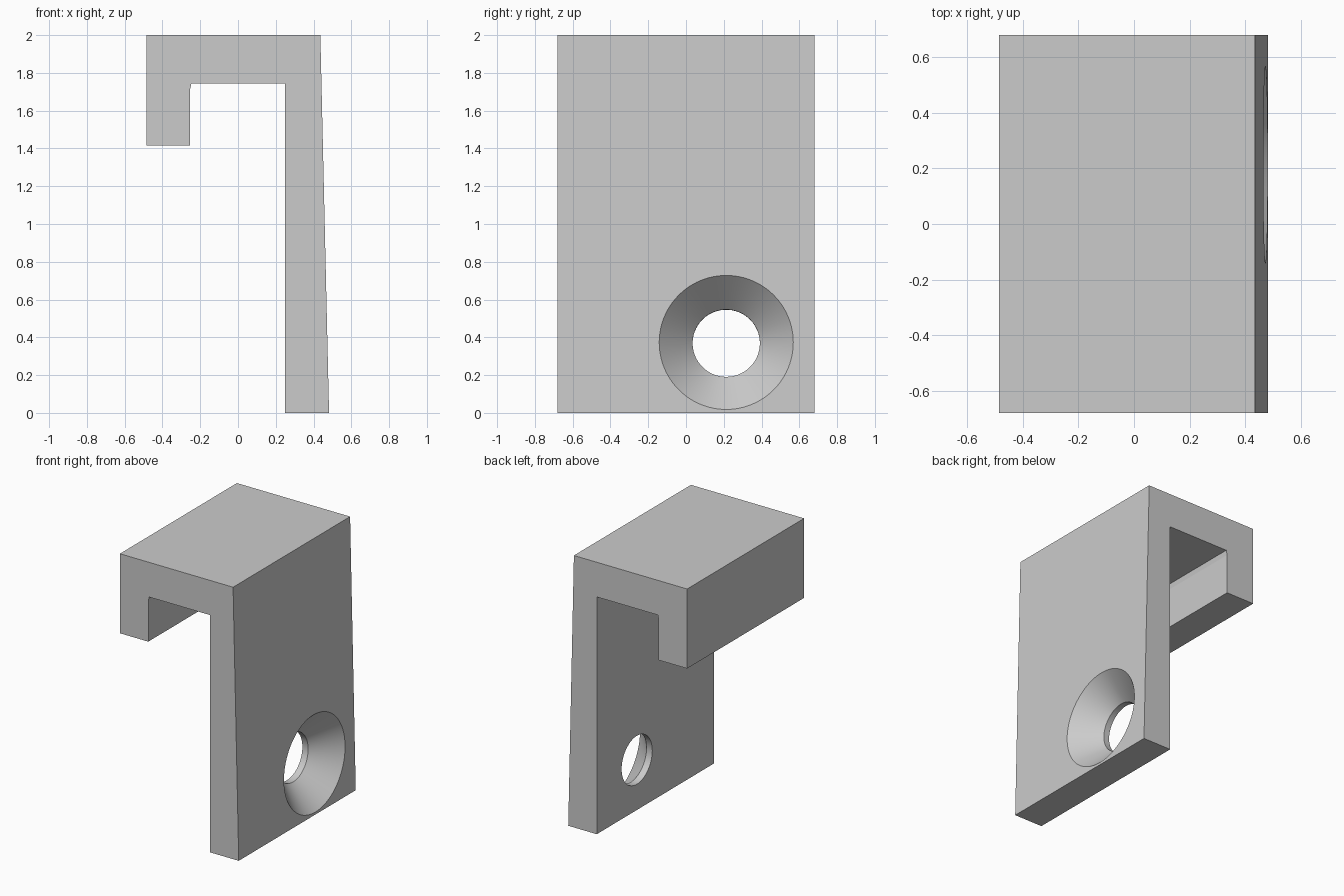
import bpy
import bmesh
import math
from mathutils import Matrix, Vector

if "Cube" in bpy.data.objects:
    bpy.data.objects.remove(bpy.data.objects["Cube"], do_unlink=True)

grey = bpy.data.materials.new("light grey")
grey.use_nodes = True
colour = (0.6, 0.6, 0.6, 1)
grey.diffuse_color = colour
grey.node_tree.nodes["Principled BSDF"].inputs["Base Color"].default_value = colour


def make_object(name, bm):
    bmesh.ops.recalc_face_normals(bm, faces=bm.faces[:])
    mesh = bpy.data.meshes.new(name)
    bm.to_mesh(mesh)
    bm.free()
    mesh.materials.append(grey)
    obj = bpy.data.objects.new(name, mesh)
    bpy.context.collection.objects.link(obj)
    return obj


# Hook bracket: side profile extruded along its width
HALF_WIDTH = 0.68
profile = [(-0.485, 2), (0.436, 2), (0.482, 0), (0.25, 0), (0.25, 1.745),
           (-0.247, 1.745), (-0.254, 1.71), (-0.254, 1.415), (-0.485, 1.415)]
bm = bmesh.new()
face = bm.faces.new([bm.verts.new((x, -HALF_WIDTH, z)) for x, z in profile])
extruded = bmesh.ops.extrude_face_region(bm, geom=[face])["geom"]
bmesh.ops.translate(bm, vec=(0, 2 * HALF_WIDTH, 0),
                    verts=[v for v in extruded if isinstance(v, bmesh.types.BMVert)])
bracket = make_object("hook_bracket", bm)

# Countersunk screw hole: (radius, height) outline spun around its axis
SEGMENTS = 96
outline = [(0, -0.4), (0.178, -0.4), (0.178, -0.177), (0.405, 0.05), (0, 0.05)]
bm = bmesh.new()
verts = [bm.verts.new((r, 0, h)) for r, h in outline]
edges = [bm.edges.new(pair) for pair in zip(verts, verts[1:])]
bmesh.ops.spin(bm, geom=verts + edges, cent=(0, 0, 0), axis=(0, 0, 1),
               angle=math.tau, steps=SEGMENTS)
bmesh.ops.remove_doubles(bm, verts=bm.verts[:], dist=0.0001)
tilt = Vector((1, 0, 0.023)).to_track_quat("Z", "Y").to_matrix().to_4x4()
bm.transform(Matrix.Translation((0.4735, 0.213, 0.373)) @ tilt)
cutter = make_object("hole_cutter", bm)
cutter.hide_render = True

# Cut the hole, then discard the cutter
cut = bracket.modifiers.new("screw hole", "BOOLEAN")
cut.operation = "DIFFERENCE"
cut.solver = "EXACT"
cut.object = cutter
bpy.ops.object.select_all(action="DESELECT")
bracket.select_set(True)
bpy.context.view_layer.objects.active = bracket
bpy.ops.object.modifier_apply(modifier=cut.name)
bpy.data.objects.remove(cutter, do_unlink=True)

# Smooth the round hole and keep every other edge sharp
bpy.ops.object.shade_smooth_by_angle(angle=math.radians(8))
